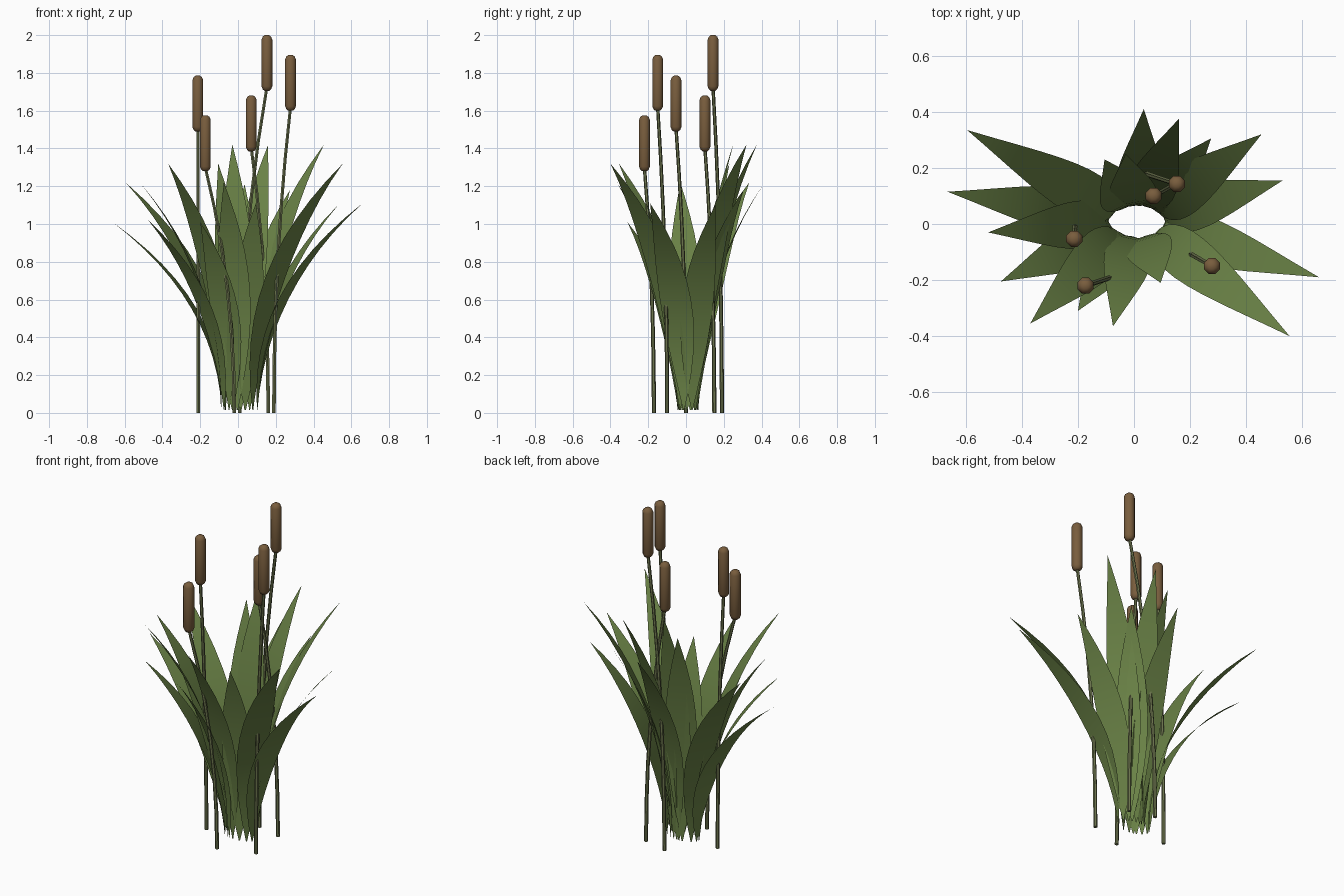
import bpy, bmesh, math
from mathutils import Vector

if "Cube" in bpy.data.objects:
    bpy.data.objects.remove(bpy.data.objects["Cube"])


def material(name, rgb):
    m = bpy.data.materials.new(name)
    m.diffuse_color = (*rgb, 1)
    m.use_nodes = True
    m.node_tree.nodes["Principled BSDF"].inputs["Base Color"].default_value = m.diffuse_color
    return m


LEAF = material("leaf green", (0.145, 0.225, 0.062))
STEM = material("stem olive", (0.15, 0.175, 0.075))
HEAD = material("seed head brown", (0.19, 0.11, 0.047))


def finish(bm, name, mat, recalc=True):
    if recalc:
        bmesh.ops.recalc_face_normals(bm, faces=bm.faces)
    for f in bm.faces:
        f.smooth = True
    me = bpy.data.meshes.new(name)
    bm.to_mesh(me)
    bm.free()
    me.materials.append(mat)
    ob = bpy.data.objects.new(name, me)
    bpy.context.collection.objects.link(ob)
    bpy.context.view_layer.objects.active = ob
    ob.select_set(True)
    bpy.ops.object.shade_smooth_by_angle(angle=math.radians(50))
    ob.select_set(False)


def tube(name, rings, sides, mat):
    """Skin horizontal rings given as (x, y, z, radius)."""
    bm = bmesh.new()
    loops = []
    for x, y, z, r in rings:
        loops.append([bm.verts.new((x + r * math.cos(2 * math.pi * (i + .5) / sides),
                                    y + r * math.sin(2 * math.pi * (i + .5) / sides), z))
                      for i in range(sides)])
    for a, b in zip(loops, loops[1:]):
        for i in range(sides):
            j = (i + 1) % sides
            bm.faces.new((a[i], a[j], b[j], b[i]))
    bm.faces.new(loops[0][::-1])
    bm.faces.new(loops[-1])
    finish(bm, name, mat)


def leaf(name, tip, segs=12, half=0.085):
    """Flat lens-shaped blade arching outward from the clump to its tip."""
    a = math.atan2(tip[1] * 1.5, tip[0])
    base = Vector((0.01 + 0.1 * math.cos(a), 0.01 + 0.055 * math.sin(a)))
    out = Vector(tip[:2]) - base
    side = Vector((-out.y, out.x)).normalized()
    bm = bmesh.new()
    rows = []
    for k in range(segs + 1):
        t = k / segs
        c = base + out * t ** 2
        z = 0.015 + (tip[2] - 0.015) * (1.15 * t - 0.15 * t * t)
        w = 0.003 * (1 - t) + half * math.sin(math.pi * t ** 0.95) if k < segs else 0
        if k == segs:
            rows.append([bm.verts.new((c.x, c.y, z))])
        else:
            rows.append([bm.verts.new((*(c + side * s * w), z)) for s in (-1, 1)])
    for a, b in zip(rows, rows[1:]):
        bm.faces.new([a[0], a[1]] + b[::-1])
    finish(bm, name, LEAF, False)


# cattails: base x, y, head x, y, head bottom z
cattails = [(0.01, 0.19, 0.153, 0.143, 1.705),
            (0.19, -0.10, 0.278, -0.15, 1.60),
            (-0.21, 0.0, -0.213, -0.053, 1.49),
            (-0.02, -0.17, -0.173, -0.22, 1.28),
            (0.16, 0.15, 0.07, 0.10, 1.385)]
for n, (bx, by, hx, hy, hz) in enumerate(cattails, 1):
    rings = []
    for k in range(7):
        t = k / 6
        s = t ** 2.1
        rings.append((bx + (hx - bx) * s, by + (hy - by) * s,
                      (hz + 0.02) * t, 0.011 - 0.002 * t))
    tube(f"stem_{n}", rings, 6, STEM)
    profile = [(0, 0.014), (0.008, 0.024), (0.024, 0.031),
               (0.271, 0.031), (0.287, 0.024), (0.295, 0.012)]
    tube(f"seed_head_{n}", [(hx, hy, hz + z, r) for z, r in profile], 8, HEAD)

# leaf tips around the clump
tips = [(-0.595, 0.335, 1.22), (-0.665, 0.115, 1.01), (-0.52, -0.03, 1.22),
        (-0.475, -0.205, 1.02), (-0.37, -0.355, 1.32), (-0.20, -0.31, 1.01),
        (-0.075, -0.365, 1.22), (0.095, -0.21, 1.11), (0.555, -0.40, 1.32),
        (0.66, -0.19, 1.11), (0.53, 0.155, 1.10), (0.455, 0.32, 1.42),
        (0.275, 0.305, 1.18), (0.16, 0.375, 1.42), (0.035, 0.41, 1.21),
        (-0.105, 0.23, 1.32), (-0.03, 0.25, 1.42)]
for n, tip in enumerate(tips, 1):
    leaf(f"leaf_{n}", tip)
